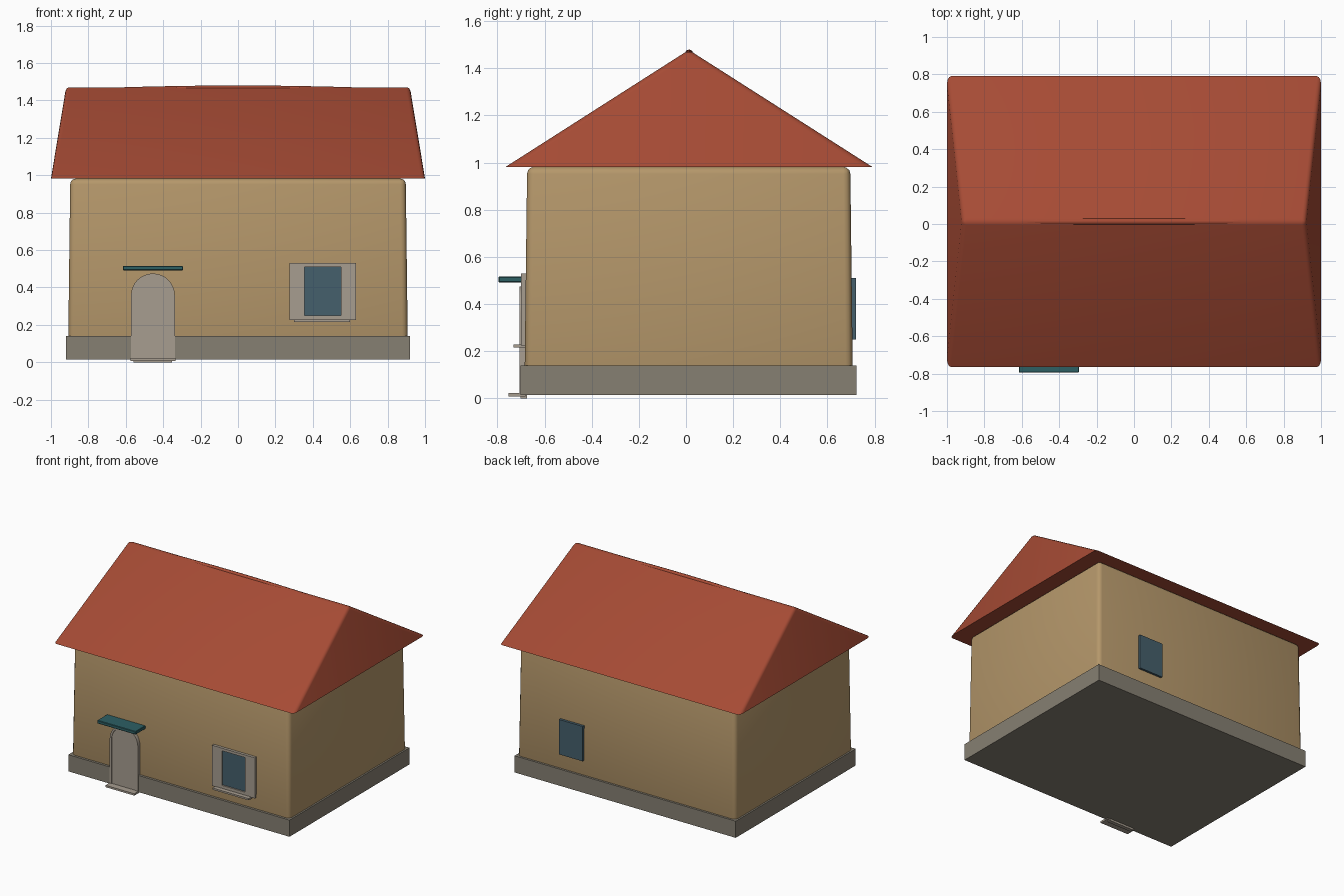
import bpy, bmesh, math

if "Cube" in bpy.data.objects:
    bpy.data.objects.remove(bpy.data.objects["Cube"])


def mat(name, rgb):
    m = bpy.data.materials.new(name)
    m.diffuse_color = (*rgb, 1)
    m.use_nodes = True
    m.node_tree.nodes["Principled BSDF"].inputs["Base Color"].default_value = m.diffuse_color
    return m


ROOF = mat("roof_red", (0.38, 0.07, 0.035))
WALL = mat("wall_tan", (0.46, 0.31, 0.145))
STONE = mat("stone", (0.24, 0.215, 0.17))
TRIM = mat("trim", (0.39, 0.34, 0.28))
GLASS = mat("glass", (0.06, 0.115, 0.15))
TEAL = mat("awning_teal", (0.026, 0.115, 0.127))


def finish(name, bm, m, smooth=False):
    bmesh.ops.recalc_face_normals(bm, faces=bm.faces)
    me = bpy.data.meshes.new(name)
    bm.to_mesh(me)
    bm.free()
    ob = bpy.data.objects.new(name, me)
    bpy.context.collection.objects.link(ob)
    me.materials.append(m)
    if smooth:
        bpy.ops.object.select_all(action='DESELECT')
        ob.select_set(True)
        bpy.context.view_layer.objects.active = ob
        bpy.ops.object.shade_smooth_by_angle(angle=math.radians(35))
    return ob


def box(name, x, y, z, m, taper=0.0, bevel=0.0, segs=3):
    """Box from (min, max) ranges; taper pulls the top in on each side."""
    bm = bmesh.new()
    bmesh.ops.create_cube(bm, size=1)
    for v in bm.verts:
        t = taper if v.co.z > 0 else 0
        sx, sy = math.copysign(1, v.co.x), math.copysign(1, v.co.y)
        v.co = (x[sx > 0] - sx * t, y[sy > 0] - sy * t, z[v.co.z > 0])
    if bevel:
        bmesh.ops.bevel(bm, geom=bm.edges[:], offset=bevel, segments=segs,
                        profile=0.5, affect='EDGES')
    return finish(name, bm, m, bevel > 0)


def arch(cx, half, z0, top, n=16):
    """Round-topped outline in x, z."""
    zc = top - half
    arc = [(cx + half * math.cos(math.pi * i / n), zc + half * math.sin(math.pi * i / n))
           for i in range(n + 1)]
    return [(cx + half, z0)] + arc + [(cx - half, z0)]


def extrude_xz(name, pts, y0, y1, m, hole=None):
    """Extrude an x, z outline along y; a hole outline of equal length makes a frame."""
    bm = bmesh.new()
    ring = lambda p, y: [bm.verts.new((a, y, b)) for a, b in p]
    loops = [ring(pts, y0), ring(pts, y1)]
    if hole:
        loops += [ring(hole, y1), ring(hole, y0)]
        k, n = 4, len(pts)
        for j in range(k):
            A, B = loops[j], loops[(j + 1) % k]
            for i in range(n):
                bm.faces.new((A[i], A[(i + 1) % n], B[(i + 1) % n], B[i]))
    else:
        n = len(pts)
        for i in range(n):
            bm.faces.new((loops[0][i], loops[0][(i + 1) % n], loops[1][(i + 1) % n], loops[1][i]))
        bm.faces.new(loops[0])
        bm.faces.new(loops[1])
    return finish(name, bm, m, True)


def rect(x0, x1, z0, z1):
    return [(x0, z0), (x1, z0), (x1, z1), (x0, z1)]


# Plinth and slightly tapered, soft-cornered walls
box("plinth", (-0.92, 0.92), (-0.702, 0.723), (0.015, 0.14), STONE)
box("walls", (-0.908, 0.908), (-0.685, 0.708), (0.08, 0.982), WALL, taper=0.011, bevel=0.03)

# Roof: steep hipped ends, rounded hips and ridge
bm = bmesh.new()
base = [bm.verts.new(p) for p in ((-1, -0.765, 0.982), (1, -0.765, 0.982),
                                  (1, 0.79, 0.982), (-1, 0.79, 0.982))]
r0, r1 = bm.verts.new((-0.918, 0.012, 1.478)), bm.verts.new((0.918, 0.012, 1.478))
bm.faces.new(base)
bm.faces.new((base[0], base[1], r1, r0))
bm.faces.new((base[2], base[3], r0, r1))
bm.faces.new((base[1], base[2], r1))
bm.faces.new((base[3], base[0], r0))
hips = [e for e in bm.edges if max(v.co.z for v in e.verts) > 1.2]
bmesh.ops.bevel(bm, geom=hips, offset=0.022, segments=3, profile=0.5, affect='EDGES')
finish("roof", bm, ROOF, True)

# Gently bowed ridge cap
cu = bpy.data.curves.new("ridge_cap", 'CURVE')
cu.dimensions = '3D'
cu.bevel_depth = 0.018
cu.bevel_resolution = 2
cu.use_fill_caps = True
sp = cu.splines.new('POLY')
sp.points.add(8)
for i, p in enumerate(sp.points):
    t = i / 4 - 1
    p.co = (0.9 * t, 0.013, 1.462 - 0.02 * t * t, 1)
cu.materials.append(ROOF)
bpy.context.collection.objects.link(bpy.data.objects.new("ridge_cap", cu))

# Arched door with frame, step and flat awning
DX = -0.455
extrude_xz("door_frame", arch(DX, 0.117, 0.015, 0.475), -0.707, -0.67, TRIM,
           hole=arch(DX, 0.102, 0.015, 0.46))
extrude_xz("door", arch(DX, 0.103, 0.0, 0.461), -0.703, -0.675, TRIM)
box("door_step", (-0.575, -0.335), (-0.753, -0.68), (0.008, 0.022), TRIM)
box("door_awning", (-0.615, -0.295), (-0.795, -0.67), (0.492, 0.516), TEAL, bevel=0.003, segs=1)

# Front window: wide frame, glass, sill
extrude_xz("window_frame", rect(0.275, 0.63, 0.225, 0.53), -0.70, -0.67, TRIM,
           hole=rect(0.355, 0.55, 0.25, 0.51))
box("window_sill", (0.3, 0.6), (-0.732, -0.68), (0.215, 0.228), TRIM)

# Glass panes, front and back
for name, y in (("front_glass", (-0.69, -0.66)), ("back_glass", (0.69, 0.722))):
    box(name, (0.354, 0.551), y, (0.249, 0.511), GLASS)
